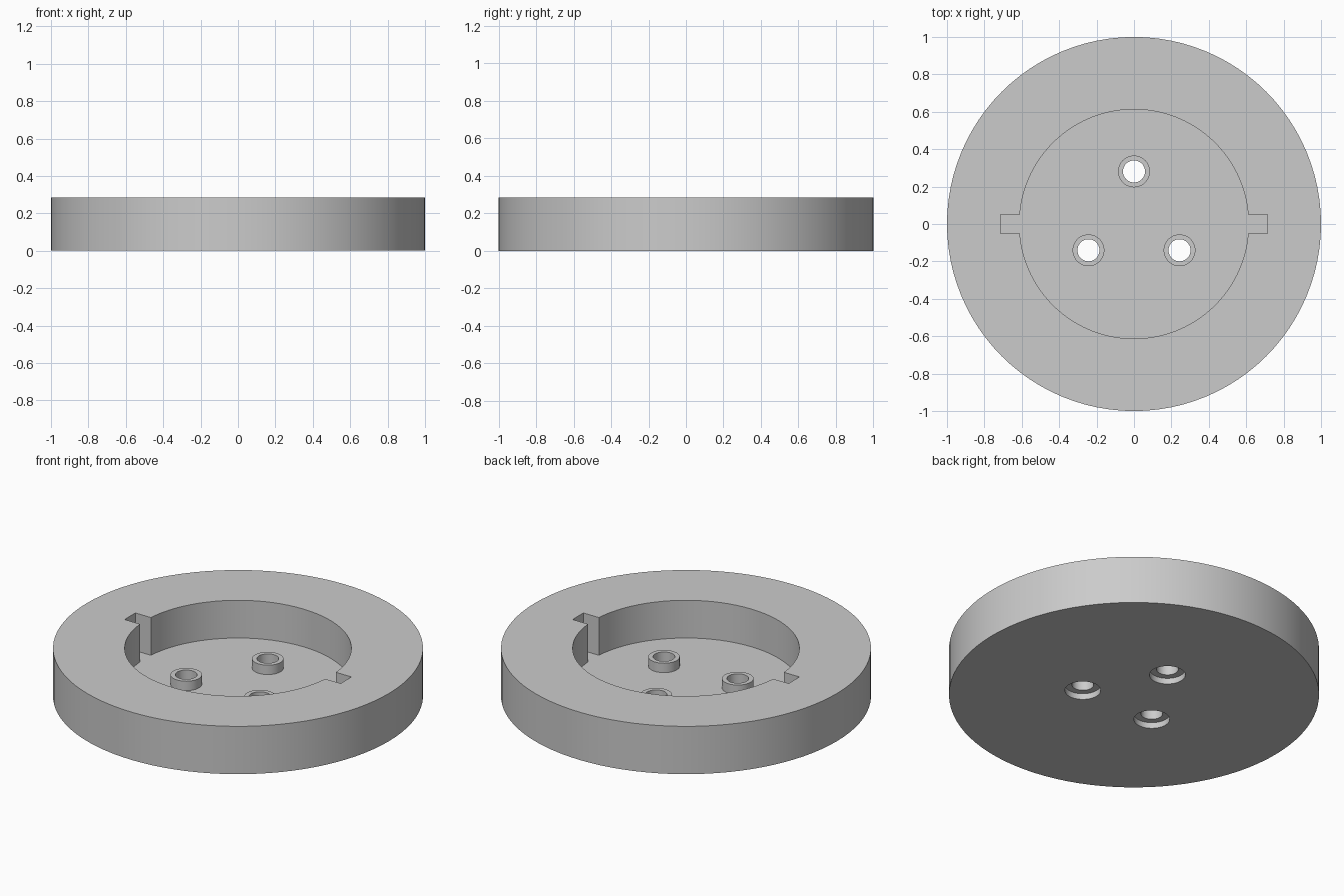
import bpy
import bmesh
from math import sin, cos, asin, pi, radians

if "Cube" in bpy.data.objects:
    bpy.data.objects.remove(bpy.data.objects["Cube"], do_unlink=True)

HEIGHT, FLOOR, BOSS_TOP, BORE_TOP = 0.285, 0.06, 0.116, 0.035
RECESS_R, SLOT_X, SLOT_Y = 0.613, 0.713, 0.051

grey = bpy.data.materials.new("plain grey")
grey.use_nodes = True
grey.diffuse_color = (0.6, 0.6, 0.6, 1)
grey.node_tree.nodes["Principled BSDF"].inputs["Base Color"].default_value = (0.6, 0.6, 0.6, 1)


def prism(name, outline, z0, z1):
    """Extrude a closed xy outline from z0 up to z1."""
    bm = bmesh.new()
    base = bm.faces.new([bm.verts.new((x, y, z0)) for x, y in outline])
    top = bmesh.ops.extrude_face_region(bm, geom=[base])["geom"]
    for v in top:
        if isinstance(v, bmesh.types.BMVert):
            v.co.z = z1
    bmesh.ops.recalc_face_normals(bm, faces=bm.faces)
    mesh = bpy.data.meshes.new(name)
    bm.to_mesh(mesh)
    bm.free()
    mesh.materials.append(grey)
    obj = bpy.data.objects.new(name, mesh)
    bpy.context.collection.objects.link(obj)
    return obj


def circle(r, n, cx=0.0, cy=0.0):
    return [(cx + r * cos(2 * pi * i / n), cy + r * sin(2 * pi * i / n)) for i in range(n)]


def combine(target, tool, operation):
    """Apply a boolean and discard the tool."""
    mod = target.modifiers.new(operation.lower(), 'BOOLEAN')
    mod.operation, mod.solver, mod.object = operation, 'EXACT', tool
    bpy.context.view_layer.objects.active = target
    bpy.ops.object.modifier_apply(modifier=mod.name)
    bpy.data.objects.remove(tool, do_unlink=True)


# Round body
body = prism("round_base", circle(1.0, 96), 0, HEIGHT)

# Round recess with a key slot on each side, as one outline
start = asin(SLOT_Y / RECESS_R)
half = [(SLOT_X, SLOT_Y)]
for i in range(41):
    a = start + (pi - 2 * start) * i / 40
    half.append((RECESS_R * cos(a), RECESS_R * sin(a)))
half.append((-SLOT_X, SLOT_Y))
outline = half + [(-x, -y) for x, y in half]
combine(body, prism("recess_cutter", outline, FLOOR, HEIGHT + 0.1), 'DIFFERENCE')

# Three hollow bosses, counterbored from below
for k in range(3):
    a = radians(90 + 120 * k)
    c = (0.281 * cos(a), 0.281 * sin(a))
    combine(body, prism("boss", circle(0.085, 40, *c), FLOOR - 0.01, BOSS_TOP), 'UNION')
    combine(body, prism("hole_cutter", circle(0.059, 40, *c), -0.1, HEIGHT), 'DIFFERENCE')
    combine(body, prism("bore_cutter", circle(0.097, 40, *c), -0.1, BORE_TOP), 'DIFFERENCE')

# Smooth curved walls, crisp edges
bpy.ops.object.select_all(action='DESELECT')
body.select_set(True)
bpy.context.view_layer.objects.active = body
bpy.ops.object.shade_smooth_by_angle(angle=radians(30))
